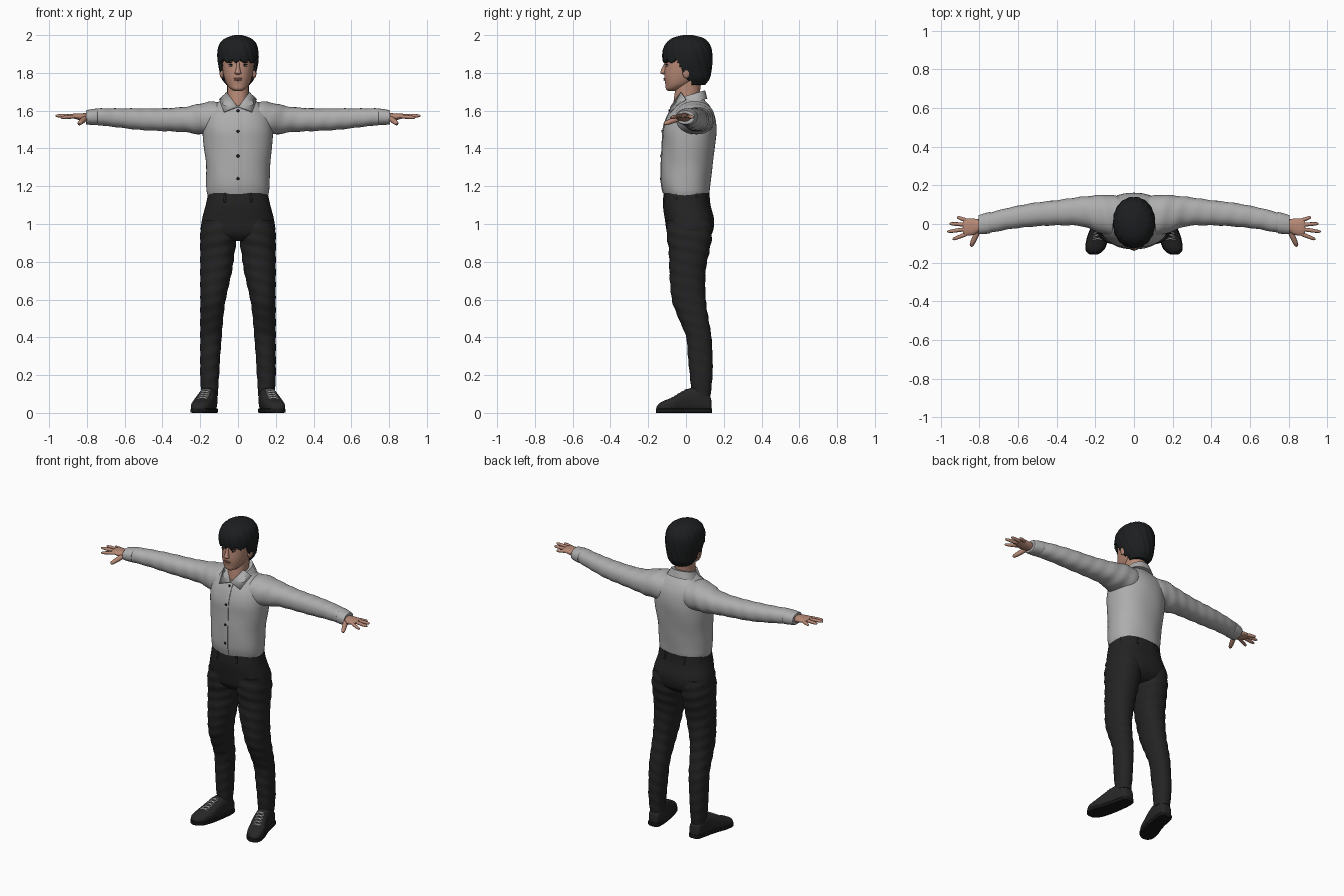
import bpy, bmesh, math
from mathutils import Vector, Matrix

if "Cube" in bpy.data.objects:
    bpy.data.objects.remove(bpy.data.objects["Cube"], do_unlink=True)


def material(name, *rgb):
    m = bpy.data.materials.new(name)
    m.use_nodes = True
    m.diffuse_color = (*rgb, 1)
    m.node_tree.nodes["Principled BSDF"].inputs["Base Color"].default_value = (*rgb, 1)
    return m


SHIRT = material("shirt grey", .42, .42, .42)
TROUSER = material("trouser black", .017, .017, .018)
HAIR = material("hair black", .012, .013, .014)
SHOE = material("shoe charcoal", .02, .02, .021)
SOLE = material("sole black", .009, .009, .009)
SKIN = material("skin", .47, .25, .18)
LIP = material("lip", .36, .15, .12)
WHITE = material("eye white", .5, .48, .46)
LACE = material("lace grey", .45, .45, .45)
DARK = material("button dark", .012, .011, .011)


def finish(name, bm, mat, mirror=False, angle=50):
    """Turn a bmesh into a smooth shaded object, mirrored over x if asked."""
    bmesh.ops.recalc_face_normals(bm, faces=bm.faces)
    mesh = bpy.data.meshes.new(name)
    bm.to_mesh(mesh)
    bm.free()
    mesh.materials.append(mat)
    ob = bpy.data.objects.new(name, mesh)
    bpy.context.collection.objects.link(ob)
    bpy.ops.object.select_all(action='DESELECT')
    ob.select_set(True)
    bpy.context.view_layer.objects.active = ob
    bpy.ops.object.shade_smooth_by_angle(angle=math.radians(angle))
    if mirror:
        ob.modifiers.new("mirror", 'MIRROR')
    return ob


def skin_rings(rings):
    """Bridge closed rings of points and cap both ends."""
    bm = bmesh.new()
    loops = [[bm.verts.new(p) for p in ring] for ring in rings]
    n = len(loops[0])
    for a, b in zip(loops, loops[1:]):
        for i in range(n):
            j = (i + 1) % n
            bm.faces.new((a[i], a[j], b[j], b[i]))
    bm.faces.new(loops[0])
    bm.faces.new(loops[-1])
    return bm


def smooth_rows(rows, steps):
    """Catmull-Rom interpolation between the section rows."""
    out = []
    for k in range(len(rows) - 1):
        quad = [rows[max(k - 1, 0)], rows[k], rows[k + 1], rows[min(k + 2, len(rows) - 1)]]
        for s in range(steps):
            t = s / steps
            out.append([b + .5 * t * (c - a + t * (2*a - 5*b + 4*c - d + t * (3*(b - c) + d - a)))
                        for a, b, c, d in zip(*quad)])
    return out + [list(rows[-1])]


def loft(name, rows, mat, axis='z', power=2.2, fold=0, lobes=3, pitch=60,
         mirror=False, seg=40, steps=5, keep=None, slope=0):
    """Rows are (position on axis, two centre values, two radii)."""
    rings = []
    for pos, cu, cv, ru, rv in smooth_rows(rows, steps):
        ring = []
        for i in range(seg):
            a = math.tau * i / seg
            f = 1 + fold * math.sin(lobes * a + pitch * pos)
            u = cu + f * ru * math.copysign(abs(math.cos(a)) ** (2 / power), math.cos(a))
            v = cv + f * rv * math.copysign(abs(math.sin(a)) ** (2 / power), math.sin(a))
            ring.append({'x': (pos, u, v), 'y': (u, pos, v), 'z': (u, v, pos + slope * v)}[axis])
        rings.append(ring)
    bm = skin_rings(rings)
    if keep:
        drop = [f for f in bm.faces if not keep(f.calc_center_median())]
        bmesh.ops.delete(bm, geom=drop, context='FACES')
    return finish(name, bm, mat, mirror)


def tube(name, start, end, r, mat, mirror=True):
    """Tapered, rounded rod between two points."""
    start, end = Vector(start), Vector(end)
    turn = (end - start).to_track_quat('Z', 'Y')
    rings = []
    for t, f in ((0, .8), (.3, 1), (.7, .9), (.93, .7), (1, .3)):
        rings.append([start.lerp(end, t) + turn @ Vector((r*f*math.cos(a), r*f*math.sin(a), 0))
                      for a in (math.tau * i / 12 for i in range(12))])
    return finish(name, skin_rings(rings), mat, mirror)


def ball(name, loc, size, mat, mirror=False):
    bm = bmesh.new()
    place = Matrix.Translation(loc) @ Matrix.Diagonal((*size, 1))
    bmesh.ops.create_uvsphere(bm, u_segments=20, v_segments=12, radius=1, matrix=place)
    return finish(name, bm, mat, mirror)


# Shirt body, button strip and buttons
torso = [(1.13, 0, .003, .15, .112), (1.165, 0, .002, .164, .122), (1.22, 0, 0, .168, .13),
         (1.32, 0, .006, .17, .136), (1.42, 0, .015, .182, .14), (1.5, 0, .02, .186, .141),
         (1.57, 0, .027, .175, .126), (1.62, 0, .03, .14, .1), (1.655, 0, .025, .09, .075),
         (1.68, 0, .022, .058, .055)]
loft("shirt_body", torso, SHIRT, fold=.006, lobes=5, pitch=25, seg=64)
strip = [(z, 0, cy - ry, .018, .004) for z, cx, cy, rx, ry in torso[1:8]]
loft("button_strip", strip, SHIRT, power=4, seg=16)
for z in (1.24, 1.36, 1.49, 1.6):
    row = min(smooth_rows(torso, 8), key=lambda r: abs(r[0] - z))
    ball("shirt_button", (0, row[2] - row[4] - .004, z), (.008, .004, .008), DARK)

# Sleeves and cuffs
loft("sleeve", [(.06, .04, 1.55, .1, .092), (.14, .047, 1.56, .104, .088), (.21, .057, 1.555, .09, .08),
                (.28, .065, 1.553, .075, .067), (.4, .058, 1.552, .065, .06),
                (.52, .048, 1.555, .061, .057), (.64, .03, 1.562, .056, .05),
                (.73, .01, 1.567, .053, .045), (.775, 0, 1.566, .048, .039)],
     SHIRT, 'x', fold=.018, lobes=2, pitch=75, mirror=True, steps=8)
loft("cuff", [(.745, .007, 1.567, .05, .04), (.75, .006, 1.567, .055, .044),
              (.8, -.003, 1.565, .05, .038), (.805, -.003, 1.565, .044, .032)],
     SHIRT, 'x', mirror=True)
for x in (.7, .765, .785):
    ball("cuff_button", (x, .064 - .3 * (x - .7), 1.567), (.007, .005, .007), DARK, True)

# Collar band and folded leaves
loft("collar_band", [(1.63, 0, .03, .096, .083), (1.65, 0, .028, .086, .08),
                     (1.678, 0, .025, .07, .076)], SHIRT, slope=.3)
bm = bmesh.new()
bm.faces.new([bm.verts.new(p) for p in ((.004, -.083, 1.622), (.076, -.087, 1.595),
                                       (.1, -.005, 1.662), (.06, -.028, 1.698))])
leaf = finish("collar_leaf", bm, SHIRT, True)
leaf.modifiers.new("thickness", 'SOLIDIFY').thickness = .008

# Hands
loft("palm", [(.77, -.003, 1.565, .027, .022), (.8, -.008, 1.565, .032, .022),
              (.83, -.014, 1.567, .042, .019), (.865, -.016, 1.571, .043, .014),
              (.885, -.016, 1.572, .034, .009)], SKIN, 'x', mirror=True)
fingers = {"index_finger": ((.855, -.047, 1.57), (.938, -.08, 1.563)),
           "middle_finger": ((.865, -.026, 1.572), (.966, -.04, 1.573)),
           "ring_finger": ((.865, -.004, 1.572), (.954, .002, 1.572)),
           "little_finger": ((.855, .014, 1.57), (.915, .036, 1.565))}
for name, (base, tip) in fingers.items():
    tube(name, base, tip, .0105, SKIN)
tube("thumb", (.805, -.03, 1.562), (.843, -.116, 1.53), .015, SKIN)

# Trousers: hips, legs and belt loops
loft("trouser_hips", [(1.165, 0, .003, .157, .121), (1.1, 0, .004, .171, .126), (1.02, 0, .019, .191, .13),
                      (.95, 0, .02, .192, .118), (.91, 0, .02, .12, .08)], TROUSER, power=2.4, seg=64)
loft("trouser_leg", [(1.02, .1, .018, .088, .118), (.94, .103, .018, .097, .12), (.86, .108, .017, .092, .108),
                     (.75, .116, .008, .084, .096), (.6, .132, .015, .067, .09), (.5, .139, .04, .061, .079),
                     (.4, .143, .068, .057, .067), (.3, .147, .075, .053, .065),
                     (.2, .15, .08, .05, .06), (.09, .15, .08, .043, .05)],
     TROUSER, fold=.018, lobes=2, pitch=95, mirror=True, steps=12)
for a in (25, 65, -65, -25):
    c, s = math.cos(math.radians(a)), math.sin(math.radians(a))
    tube("belt_loop", (.167 * c, .003 + .13 * s, 1.115), (.158 * c, .003 + .124 * s, 1.165), .007, TROUSER)

# Shoes: each row is position, centre, height and half width
shoe = [(.135, .148, .055, .018), (.125, .148, .09, .035), (.08, .152, .13, .043), (.03, .16, .13, .046),
        (-.02, .172, .11, .05), (-.07, .187, .08, .054), (-.12, .2, .06, .049),
        (-.143, .206, .046, .035), (-.155, .208, .03, .016)]
loft("shoe_upper", [(y, x, h / 2 + .003, w, h / 2) for y, x, h, w in shoe], SHOE, 'y', power=2.6, mirror=True)
loft("shoe_sole", [(y * 1.02, x, .012, w + .003, .012) for y, x, h, w in shoe], SOLE, 'y', power=7, mirror=True)
for i in range(5):
    y = -.075 + .018 * i
    x, z = .168 - .27 * y, .127 + .6 * y
    for side in (-1, 1):
        tube("shoe_lace", (x - .026 * side, y - .006, z - .008), (x + .026 * side, y + .008, z), .0045, LACE)

# Neck, head and face
loft("neck", [(1.58, 0, .03, .06, .06), (1.62, 0, .01, .06, .074), (1.66, 0, .006, .058, .07),
              (1.72, 0, .01, .057, .066), (1.78, 0, .02, .06, .07)], SKIN)
loft("head", [(1.704, 0, -.075, .016, .018), (1.715, 0, -.064, .038, .042), (1.74, 0, -.04, .06, .069),
              (1.78, 0, -.015, .075, .1), (1.83, 0, 0, .083, .112), (1.88, 0, .01, .085, .117),
              (1.93, 0, .01, .08, .104), (1.97, 0, .01, .05, .07)], SKIN)
loft("nose", [(1.792, 0, -.112, .01, .01), (1.799, 0, -.116, .018, .019), (1.81, 0, -.115, .014, .019),
              (1.835, 0, -.109, .009, .013), (1.856, 0, -.104, .008, .008)], SKIN, seg=20)
ball("upper_lip", (0, -.112, 1.77), (.023, .007, .004), LIP)
ball("lower_lip", (0, -.111, 1.763), (.019, .008, .005), LIP)
ball("eye", (.034, -.099, 1.838), (.015, .006, .0055), WHITE, True)
ball("iris", (.034, -.103, 1.838), (.0055, .0035, .0055), DARK, True)
ball("eyelid", (.034, -.1, 1.844), (.017, .007, .0025), DARK, True)
ball("eyebrow", (.036, -.099, 1.857), (.021, .006, .004), HAIR, True)
ball("ear", (.086, .002, 1.803), (.012, .021, .032), SKIN, True)


# Hair cap, trimmed along a ragged hairline
def above_hairline(p):
    blend = min(max((p.y + .05) / .06, 0), 1)
    ragged = .008 * math.sin(140 * p.x) * (1 - blend)
    return p.z > 1.862 + ragged - .1 * blend - (.04 if p.y > .03 else 0)


hair = loft("hair", [(1.735, 0, .045, .06, .055), (1.77, 0, .03, .086, .095), (1.82, 0, .012, .1, .123),
                     (1.87, 0, .008, .108, .131), (1.92, 0, .007, .107, .129), (1.96, 0, .008, .093, .111),
                     (1.985, 0, .01, .064, .08), (2, 0, .01, .02, .026)],
            HAIR, power=2.1, fold=.014, lobes=17, pitch=45, seg=96, steps=8, keep=above_hairline)
thick = hair.modifiers.new("thickness", 'SOLIDIFY')
thick.thickness = .016
